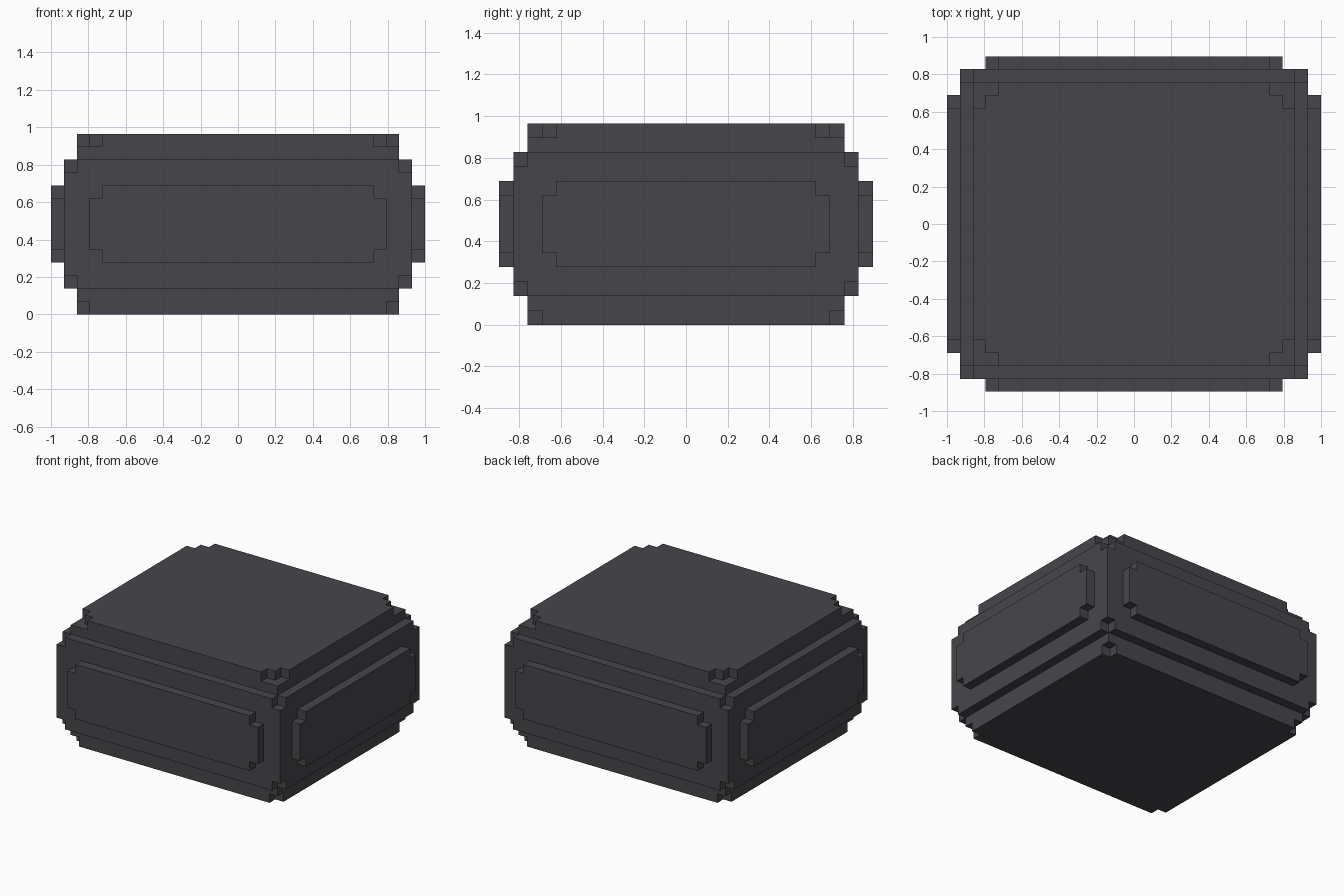
import bpy, bmesh
from itertools import product
from mathutils import Matrix, Vector

if "Cube" in bpy.data.objects:
    bpy.data.objects.remove(bpy.data.objects["Cube"], do_unlink=True)

U = 2 / 29  # one block step; every size below counts in steps

charcoal = bpy.data.materials.new("charcoal")
charcoal.use_nodes = True
colour = (0.062, 0.060, 0.069, 1)
charcoal.diffuse_color = colour
charcoal.node_tree.nodes["Principled BSDF"].inputs["Base Color"].default_value = colour


def boxes(name, centres, size):
    """One object holding equal boxes at the given centres."""
    bm = bmesh.new()
    for c in centres:
        bmesh.ops.create_cube(bm, size=1, matrix=Matrix.Translation(Vector(c) * U)
                              @ Matrix.Diagonal([s * U for s in size] + [1]))
    mesh = bpy.data.meshes.new(name)
    bm.to_mesh(mesh)
    bm.free()
    mesh.materials.append(charcoal)
    obj = bpy.data.objects.new(name, mesh)
    bpy.context.collection.objects.link(obj)
    return obj


def part(name, centre, size, notches, signs):
    """A box with stepped notches cut from the corners chosen by signs."""
    obj = boxes(name, [centre], size)
    for notch in notches:
        corners = [[c + s * d / 2 for c, s, d in zip(centre, sg, size)]
                   for sg in product(*signs)]
        cutter = boxes("corner_cutter", corners, [2 * n for n in notch])
        cutter.hide_render = True
        mod = obj.modifiers.new("notch", 'BOOLEAN')
        mod.operation = 'DIFFERENCE'
        mod.solver = 'EXACT'
        mod.object = cutter
        bpy.context.view_layer.objects.active = obj
        bpy.ops.object.modifier_apply(modifier=mod.name)
        bpy.data.objects.remove(cutter, do_unlink=True)
    return obj


both = (-1, 1)
single = [(1, 1, 1)]

# Main body and the two stacked slabs
part("body", (0, 0, 7), (27, 24, 10), single, (both, both, both))
part("top_slab", (0, 0, 13), (25, 22, 2), [(1, 2, 1), (2, 1, 1)], (both, both, (1,)))
part("bottom_slab", (0, 0, 1), (25, 22, 2), single, (both, both, (-1,)))

# Raised panels on the four sides
for side, names in ((-1, ("front", "right")), (1, ("back", "left"))):
    part(names[0] + "_panel", (0, side * 12.5, 7), (23, 1, 6), single, (both, (0,), both))
    part(names[1] + "_panel", (side * 14, 0, 7), (1, 20, 6), single, ((0,), both, both))
